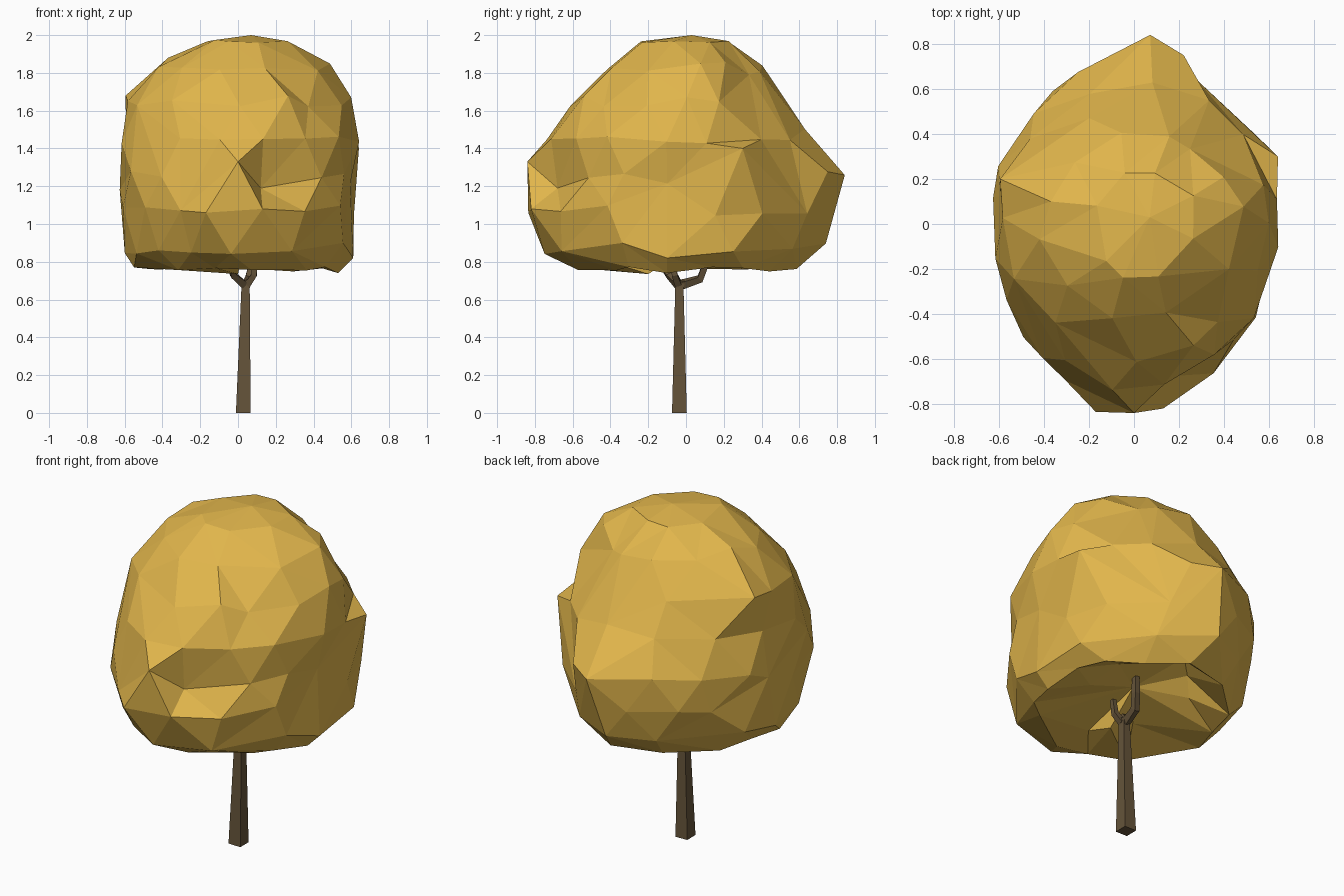
import bpy, bmesh, math, random
from mathutils import Vector

if "Cube" in bpy.data.objects:
    bpy.data.objects.remove(bpy.data.objects["Cube"])

random.seed(7)


def material(name, rgb):
    m = bpy.data.materials.new(name)
    m.diffuse_color = (*rgb, 1)
    m.use_nodes = True
    m.node_tree.nodes["Principled BSDF"].inputs["Base Color"].default_value = m.diffuse_color
    return m


GOLD = material("golden leaves", (0.76, 0.47, 0.072))
BARK = material("brown bark", (0.13, 0.088, 0.042))


def make_object(name, bm, mat):
    bmesh.ops.recalc_face_normals(bm, faces=bm.faces)
    me = bpy.data.meshes.new(name)
    bm.to_mesh(me)
    bm.free()
    me.materials.append(mat)
    ob = bpy.data.objects.new(name, me)
    bpy.context.collection.objects.link(ob)
    return ob


def square_tube(name, points, radii):
    """Four-sided tapering limb through the given points."""
    bm = bmesh.new()
    rings = []
    pts = [Vector(p) for p in points]
    for i, (p, r) in enumerate(zip(pts, radii)):
        d = (pts[min(i + 1, len(pts) - 1)] - pts[max(i - 1, 0)]).normalized()
        u = Vector((0, 1, 0)).cross(d).normalized()
        v = d.cross(u)
        rings.append([bm.verts.new(p + u * r * a + v * r * b)
                      for a, b in ((1, 1), (-1, 1), (-1, -1), (1, -1))])
    for lo, hi in zip(rings, rings[1:]):
        for k in range(4):
            bm.faces.new((lo[k], lo[(k + 1) % 4], hi[(k + 1) % 4], hi[k]))
    bm.faces.new(rings[0])
    bm.faces.new(rings[-1])
    return make_object(name, bm, BARK)


# Trunk and forked branches
square_tube("trunk", [(0.028, -0.035, 0), (0.04, -0.035, 0.66), (0.04, -0.03, 0.70)],
            [0.039, 0.022, 0.026])
square_tube("branch_back", [(0.04, -0.02, 0.68), (0.055, 0.075, 0.71), (0.075, 0.105, 0.79),
                            (0.08, 0.11, 0.97)], [0.02, 0.018, 0.017, 0.013])
square_tube("branch_left", [(0.03, -0.04, 0.68), (-0.025, -0.09, 0.73), (-0.035, -0.14, 0.80)],
            [0.02, 0.016, 0.012])
square_tube("branch_right", [(0.05, -0.04, 0.68), (0.085, -0.06, 0.73), (0.09, -0.07, 0.82)],
            [0.018, 0.015, 0.012])

# Canopy: uneven stacked rings (z, x min, x max, y min, y max)
N = 16
LEVELS = [
    (0.80, -0.30, 0.32, -0.38, 0.36),
    (0.76, -0.52, 0.53, -0.60, 0.60),
    (0.87, -0.61, 0.615, -0.77, 0.74),
    (1.07, -0.635, 0.62, -0.83, 0.81),
    (1.26, -0.65, 0.635, -0.82, 0.83),
    (1.45, -0.625, 0.645, -0.75, 0.69),
    (1.65, -0.595, 0.60, -0.62, 0.52),
    (1.83, -0.44, 0.48, -0.44, 0.41),
    (1.965, -0.17, 0.29, -0.26, 0.25),
]
PLAN = [.97, 1.05, .91, .94, 1.0, .91, .90, .96, .99, .99, .95, .94, .99, .96, .95, .99]

bm = bmesh.new()
rings = []
for i, (z, x0, x1, y0, y1) in enumerate(LEVELS):
    ring = []
    wobble = 0.012 if i in (1, 8) else 0.03
    for k in range(N):
        s = k + 0.5 * (i % 2) + random.uniform(-.2, .2)
        a = s * math.tau / N
        f = s - math.floor(s)
        b = math.floor(s)
        r = PLAN[b % N] * (1 - f) + PLAN[(b + 1) % N] * f + random.uniform(-.03, .03)
        c, d = math.cos(a) * r, math.sin(a) * r
        # the underside is hollow towards the back
        lift = 0.17 * max(0, math.sin(a)) if i == 0 else 0
        ring.append(bm.verts.new((c * (x1 if c > 0 else -x0), d * (y1 if d > 0 else -y0),
                                  z + lift + random.uniform(-wobble, wobble))))
    rings.append(ring)
for i, (lo, hi) in enumerate(zip(rings, rings[1:])):
    for k in range(N):
        n = (k + 1) % N
        if i % 2 == 0:   # upper ring is ahead by half a step
            bm.faces.new((lo[k], lo[n], hi[k]))
            bm.faces.new((lo[n], hi[n], hi[k]))
        else:
            bm.faces.new((lo[k], lo[n], hi[n]))
            bm.faces.new((lo[k], hi[n], hi[k]))
for ring, tip in ((rings[0], (0.03, 0.03, 0.88)), (rings[-1], (0.07, 0.03, 2.0))):
    v = bm.verts.new(tip)
    for k in range(N):
        bm.faces.new((ring[k], ring[(k + 1) % N], v))

# Tufts and hollows: pull the nearest free corner onto each feature point
free = set(bm.verts)
for p in [(-.595, .2, 1.68), (.07, .84, 1.26), (-.17, -.835, 1.06),
          (.0, -.84, 1.33), (.12, -.68, 1.19), (.13, -.82, 1.08), (-.25, -.70, 1.2),
          (.64, .3, 1.4), (-.37, .1, 1.88), (.61, -.1, .82), (-.55, -.1, .77),
          (.53, -.1, .74), (.05, .79, 1.07), (.3, .6, 1.2), (0, -.2, .735)]:
    p = Vector(p)
    v = min(sorted(free, key=lambda v: v.co[:]), key=lambda v: (v.co - p).length)
    v.co = p
    free.discard(v)

canopy = make_object("leaf_canopy", bm, GOLD)
dec = canopy.modifiers.new("irregular facets", 'DECIMATE')
dec.ratio = 0.75
